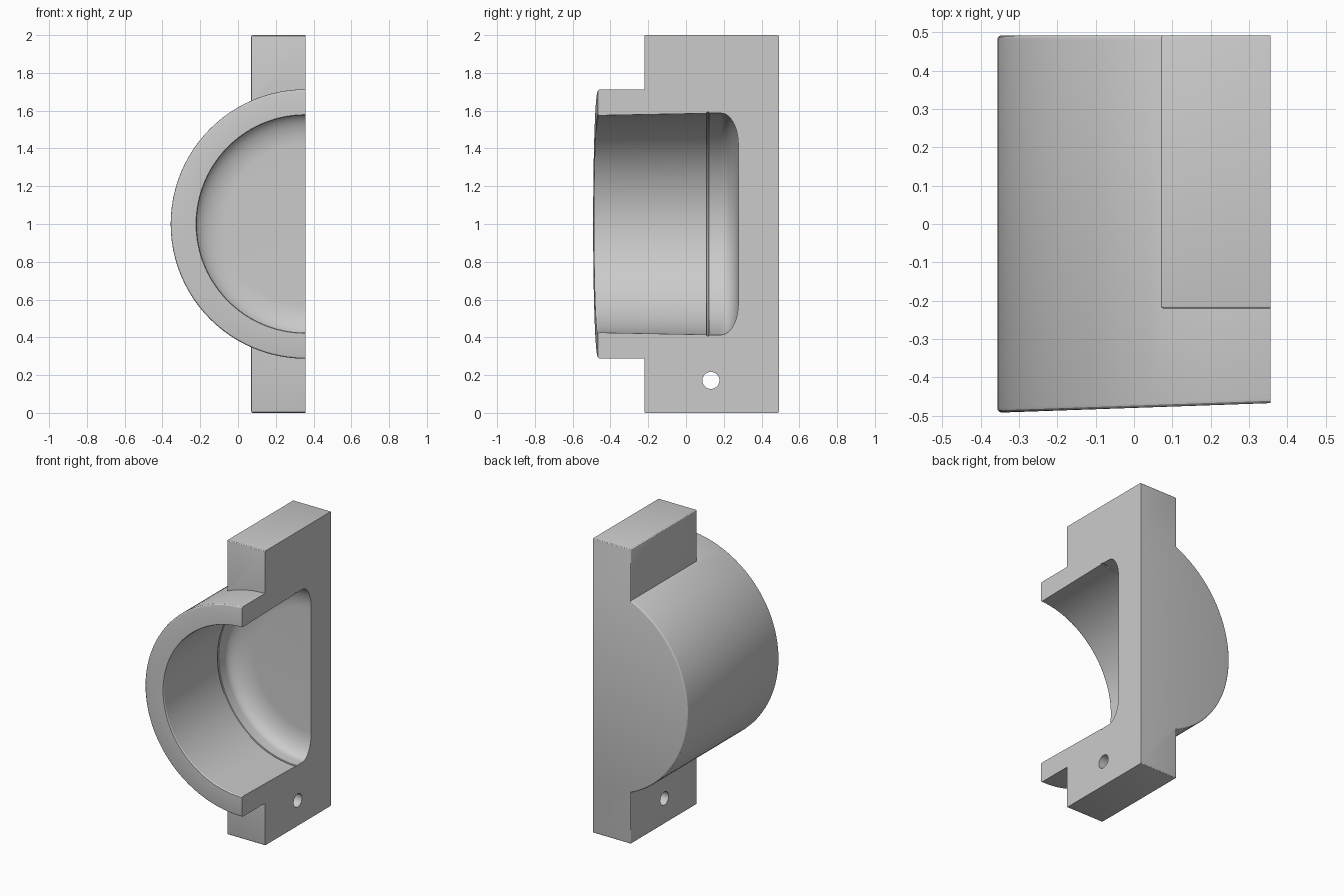
import bpy, bmesh, math
from mathutils import Vector

if "Cube" in bpy.data.objects:
    bpy.data.objects.remove(bpy.data.objects["Cube"], do_unlink=True)

R = 0.713                       # outer radius
CUT_X, AXIS_Z = R / 2, 1.0      # split plane and bore axis
BACK = 0.492
SLOPE = 0.035                   # lean of the open rim
SEGMENTS = 96

grey = bpy.data.materials.new("plain grey")
grey.use_nodes = True
grey.diffuse_color = (0.6, 0.6, 0.6, 1)
grey.node_tree.nodes["Principled BSDF"].inputs["Base Color"].default_value = (0.6, 0.6, 0.6, 1)


def make_object(name, bm):
    bmesh.ops.recalc_face_normals(bm, faces=bm.faces)
    mesh = bpy.data.meshes.new(name)
    bm.to_mesh(mesh)
    bm.free()
    mesh.materials.append(grey)
    obj = bpy.data.objects.new(name, mesh)
    bpy.context.collection.objects.link(obj)
    return obj


def revolve(name, profile):
    """Turn (radius, y) points about the bore axis, leaning the front rim."""
    bm = bmesh.new()
    rings = []
    for r, y in profile:
        count = SEGMENTS if r else 1
        ring = []
        for i in range(count):
            a = math.tau * i / SEGMENTS
            x = CUT_X - r * math.cos(a)
            lean = SLOPE * (x + CUT_X) if y < -0.4 else 0
            ring.append(bm.verts.new((x, y + lean, AXIS_Z + r * math.sin(a))))
        rings.append(ring)
    for a, b in zip(rings, rings[1:]):
        for i in range(SEGMENTS):
            j = (i + 1) % SEGMENTS
            corners = [a[i % len(a)], a[j % len(a)], b[j % len(b)], b[i % len(b)]]
            bm.faces.new(list(dict.fromkeys(corners)))
    return make_object(name, bm)


def box(name, low, high, bevel):
    low, high = Vector(low), Vector(high)
    bm = bmesh.new()
    bmesh.ops.create_cube(bm, size=1)
    for v in bm.verts:
        v.co = (low + high) / 2 + v.co * (high - low)
    bmesh.ops.bevel(bm, geom=bm.edges[:], offset=bevel, segments=3,
                    profile=0.5, affect='EDGES')
    return make_object(name, bm)


def combine(target, tool, operation):
    mod = target.modifiers.new(tool.name, 'BOOLEAN')
    mod.operation, mod.solver, mod.object = operation, 'EXACT', tool
    bpy.context.view_layer.objects.active = target
    bpy.ops.object.modifier_apply(modifier=mod.name)
    bpy.data.objects.remove(tool, do_unlink=True)


# Cup section: back disc, softened rims, lip, bore, groove and rounded floor
SOFT = 0.012
arc = [(SOFT * math.sin(a), SOFT * math.cos(a))
       for a in (i * math.pi / 6 for i in range(4))]
section = [(0, BACK)]
section += [(R - SOFT + dr, BACK - SOFT + dy) for dr, dy in arc]
section += [(R - SOFT + dr, SOFT - BACK - dy) for dr, dy in reversed(arc)]
section += [(0.579, -BACK), (0.575, -0.484), (0.586, 0.108),
            (0.592, 0.11), (0.592, 0.12), (0.587, 0.122)]
section += [(0.42 + 0.167 * math.cos(a), 0.185 + 0.092 * math.sin(a))
            for a in (i * math.pi / 28 for i in range(15))]
shell = revolve("half_shell_housing", section + [(0, 0.277)])

# Flange blocks rooted in the wall above and below
for side in (-1, 1):
    ends = sorted((AXIS_Z + side * 0.63, AXIS_Z + side))
    block = box("flange", (0.07, -0.22, ends[0]), (0.6, BACK - 0.0005, ends[1]), 0.007)
    combine(shell, block, 'UNION')

# Flat split face
bm = bmesh.new()
bm.from_mesh(shell.data)
bmesh.ops.bisect_plane(bm, geom=bm.verts[:] + bm.edges[:] + bm.faces[:], dist=0.00001,
                       plane_co=(CUT_X, 0, 0), plane_no=(1, 0, 0), clear_outer=True)
rim = [e for e in bm.edges if e.is_boundary]
bmesh.ops.triangle_fill(bm, edges=rim, use_beauty=True, normal=(1, 0, 0))
bmesh.ops.recalc_face_normals(bm, faces=bm.faces)
bm.to_mesh(shell.data)
bm.free()

# Bolt holes through the flange ends
for side in (-1, 1):
    bm = bmesh.new()
    bmesh.ops.create_cone(bm, cap_ends=True, segments=32, radius1=0.045,
                          radius2=0.045, depth=1)
    for v in bm.verts:
        v.co = Vector((0.2 + v.co.z, 0.132 + v.co.y, AXIS_Z + side * 0.828 + v.co.x))
    combine(shell, make_object("bolt_hole", bm), 'DIFFERENCE')

bpy.ops.object.select_all(action='DESELECT')
shell.select_set(True)
bpy.context.view_layer.objects.active = shell
bpy.ops.object.shade_smooth_by_angle(angle=math.radians(20))
